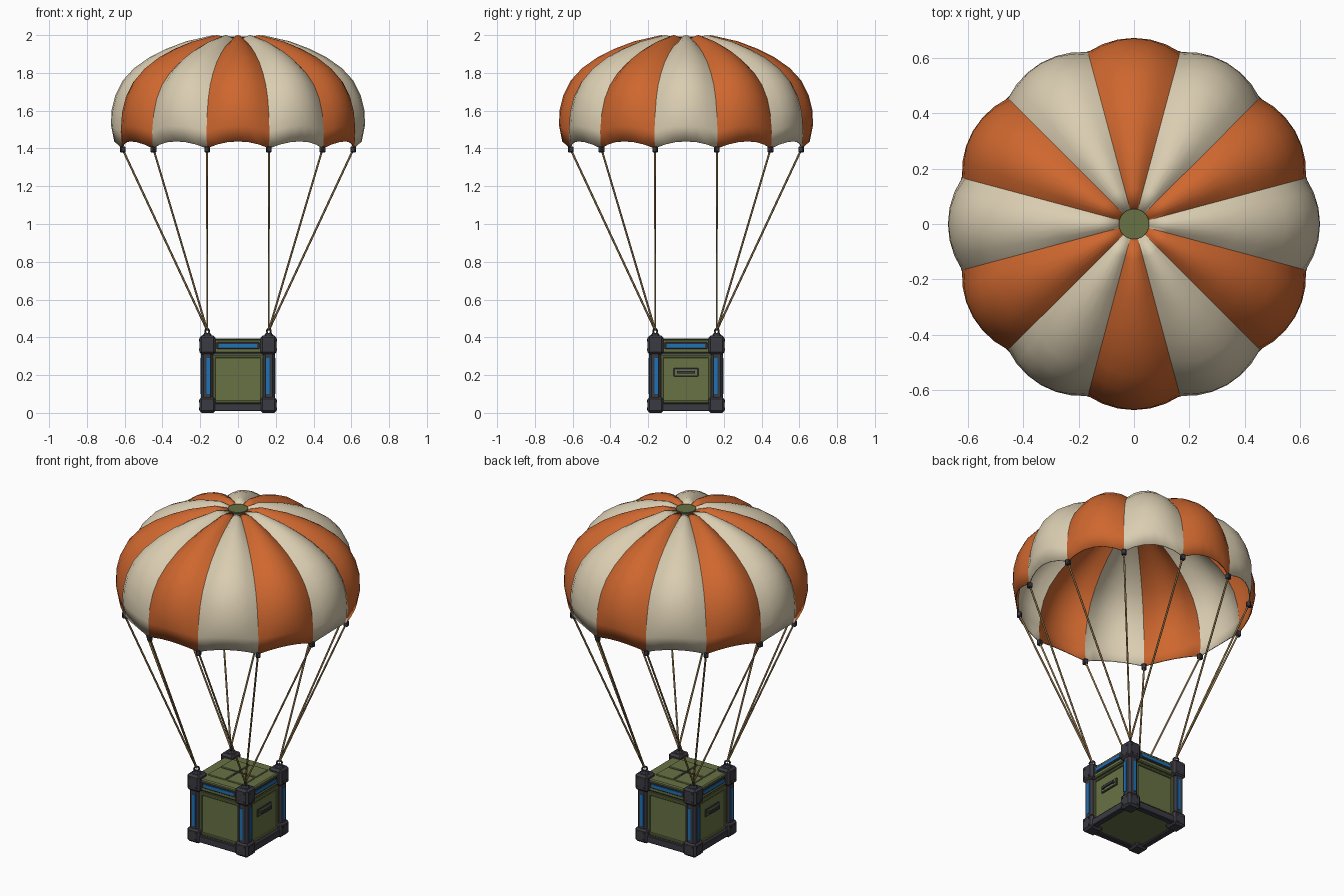
import bpy, bmesh, math
from mathutils import Matrix, Vector

if "Cube" in bpy.data.objects:
    bpy.data.objects.remove(bpy.data.objects["Cube"])


def material(name, rgb):
    m = bpy.data.materials.new(name)
    m.diffuse_color = (*rgb, 1)
    m.use_nodes = True
    m.node_tree.nodes["Principled BSDF"].inputs["Base Color"].default_value = m.diffuse_color
    return m


ORANGE = material("orange cloth", (0.62, 0.135, 0.028))
CREAM = material("cream cloth", (0.70, 0.61, 0.44))
OLIVE = material("olive panel", (0.135, 0.165, 0.058))
DARK = material("dark metal", (0.042, 0.042, 0.055))
BLUE = material("blue light", (0.012, 0.17, 0.48))
ROPE = material("tan rope", (0.27, 0.17, 0.065))


def finish(name, bm, mats, smooth=None, bevel=0):
    bmesh.ops.recalc_face_normals(bm, faces=bm.faces)
    me = bpy.data.meshes.new(name)
    bm.to_mesh(me)
    bm.free()
    for m in mats:
        me.materials.append(m)
    ob = bpy.data.objects.new(name, me)
    bpy.context.collection.objects.link(ob)
    if bevel:
        mod = ob.modifiers.new("bevel", "BEVEL")
        mod.width, mod.segments = bevel, 1
    if smooth:
        bpy.ops.object.select_all(action="DESELECT")
        ob.select_set(True)
        bpy.context.view_layer.objects.active = ob
        bpy.ops.object.shade_smooth_by_angle(angle=math.radians(smooth))
    return ob


def turn(k, count=4):
    return Matrix.Rotation(2 * math.pi * k / count, 4, "Z")


def boxes(name, items, mat, bevel=0, turns=range(4)):
    """Boxes given as (centre, size), repeated around the vertical axis."""
    bm = bmesh.new()
    for k in turns:
        for c, s in items:
            bmesh.ops.create_cube(bm, size=1, matrix=turn(k) @ Matrix.Translation(c)
                                  @ Matrix.Diagonal((*s, 1)))
    return finish(name, bm, [mat], bevel=bevel)


def rod(bm, a, b, r, sides=6):
    a, b = Vector(a), Vector(b)
    d = b - a
    m = Matrix.Translation((a + b) / 2) @ d.to_track_quat("Z", "Y").to_matrix().to_4x4()
    bmesh.ops.create_cone(bm, cap_ends=True, segments=sides, radius1=r, radius2=r,
                          depth=d.length, matrix=m)


# Canopy: twelve bulging gores between seam and middle profiles (radius, height)
MID = [(.05, 1.985), (.13, 2.0), (.275, 1.967), (.38, 1.927), (.465, 1.885), (.55, 1.825),
       (.61, 1.76), (.65, 1.68), (.67, 1.60), (.672, 1.52), (.655, 1.437)]
SEAM = [(.05, 1.985), (.12, 1.977), (.25, 1.943), (.35, 1.903), (.43, 1.86), (.51, 1.80),
        (.57, 1.735), (.61, 1.66), (.632, 1.58), (.643, 1.49), (.637, 1.40)]
STEPS = 6
bm = bmesh.new()
rings = []
for (rm, zm), (rs, zs) in zip(MID, SEAM):
    ring = []
    for i in range(12 * STEPS):
        u = 2 * (i % STEPS) / STEPS - 1
        w = 1 - u * u
        a = math.radians(-15 + 30 * i / STEPS)
        r = rs + (rm - rs) * w
        ring.append(bm.verts.new((r * math.cos(a), r * math.sin(a), zs + (zm - zs) * w)))
    rings.append(ring)
n = 12 * STEPS
for upper, lower in zip(rings, rings[1:]):
    for i in range(n):
        f = bm.faces.new((upper[i], lower[i], lower[(i + 1) % n], upper[(i + 1) % n]))
        f.material_index = (i // STEPS) % 2
        f.smooth = True
# crease along every seam
for e in bm.edges:
    if len(e.link_faces) == 2 and e.link_faces[0].material_index != e.link_faces[1].material_index:
        e.smooth = False
canopy = finish("canopy", bm, [CREAM, ORANGE])
shell = canopy.modifiers.new("cloth thickness", "SOLIDIFY")
shell.thickness, shell.offset = 0.006, -1

# Crown cap
bm = bmesh.new()
rod(bm, (0, 0, 1.972), (0, 0, 1.992), 0.055, 24)
finish("crown_cap", bm, [OLIVE], smooth=40)

# Ropes from seam ends to the crate corners, with clips
ropes, clips = bmesh.new(), bmesh.new()
for k in range(12):
    a = math.radians(15 + 30 * k)
    top = Vector((0.632 * math.cos(a), 0.632 * math.sin(a), 1.395))
    corner = Vector((math.copysign(.163, top.x), math.copysign(.163, top.y), .437))
    rod(ropes, top, corner, 0.0055)
    bmesh.ops.create_cube(clips, size=1, matrix=Matrix.Translation(top)
                          @ Matrix.Rotation(a, 4, "Z") @ Matrix.Diagonal((.026, .026, .032, 1)))
finish("ropes", ropes, [ROPE], smooth=65)
finish("rope_clips", clips, [DARK], bevel=0.004)

# Crate body and lid
boxes("crate_body", [((0, 0, .165), (.345, .345, .29))], OLIVE, turns=[0])
boxes("lid_gap", [((0, 0, .312), (.335, .335, .012))], DARK, turns=[0])
boxes("crate_lid", [((0, 0, .353), (.36, .36, .072))], OLIVE, 0.006, turns=[0])
boxes("lid_plates", [((.062, .062, .391), (.116, .116, .008))], OLIVE, 0.003)
boxes("lid_cross", [((0, 0, .3915), (.09, .006, .007))], DARK, turns=[0, 1])

# Raised frame round each side panel
boxes("panel_frames", [((0, -.175, .297), (.27, .012, .014)), ((0, -.175, .058), (.27, .012, .014)),
                       ((-.126, -.175, .18), (.016, .012, .23)),
                       ((.126, -.175, .18), (.016, .012, .23))], OLIVE, 0.003)

# Corner posts, corner guards and bottom rails
boxes("corner_posts", [((.164, .164, .2), (.062, .062, .26))], DARK, 0.012)
boxes("corner_guards", [((.1615, .1615, .0425), (.085, .085, .085)),
                        ((.1615, .1615, .36), (.085, .085, .1))], DARK, 0.012)
boxes("bottom_rails", [((0, -.178, .03), (.25, .035, .042))], DARK, 0.004)

# Light strips on the posts and lid
boxes("post_lights", [((x, -.1955, .195), (.02, .005, .19)) for x in (-.158, .158)], BLUE)
boxes("lid_light_frames", [((0, -.18, .356), (.226, .009, .036))], DARK, 0.003)
boxes("lid_lights", [((0, -.185, .356), (.2, .006, .017))], BLUE)

# Bolts on the guards
bm = bmesh.new()
for k in range(4):
    for s in (-1, 1):
        for x, z in ((.145, .022), (.145, .062), (.18, .062), (.145, .335), (.18, .335), (.18, .385)):
            rod(bm, turn(k) @ Vector((s * x, -.2, z)), turn(k) @ Vector((s * x, -.207, z)), .006)
finish("guard_bolts", bm, [DARK])

# Handles on the left and right sides
boxes("handle_plates", [((0, -.175, .215), (.13, .008, .045))], DARK, 0.002, turns=[1, 3])
boxes("handle_recess", [((0, -.1785, .215), (.115, .004, .032))], OLIVE, turns=[1, 3])
boxes("handle_grips", [((0, -.19, .215), (.095, .008, .014)), ((-.042, -.183, .215), (.01, .016, .014)),
                       ((.042, -.183, .215), (.01, .016, .014))], DARK, turns=[1, 3])

# Rope eyelets on the top corners
bm = bmesh.new()
for k in range(4):
    base = Matrix.Translation((.163, .163, 0)) @ Matrix.Rotation(math.radians(45), 4, "Z")
    m = turn(k) @ base
    bmesh.ops.create_cone(bm, cap_ends=True, segments=8, radius1=.026, radius2=.016, depth=.014,
                          matrix=m @ Matrix.Translation((0, 0, .415)))
    pts = [m @ Vector((.015 * math.cos(t * math.pi / 4), 0, .432 + .015 * math.sin(t * math.pi / 4)))
           for t in range(8)]
    for t in range(8):
        rod(bm, pts[t], pts[(t + 1) % 8], .005)
finish("rope_eyelets", bm, [DARK])
